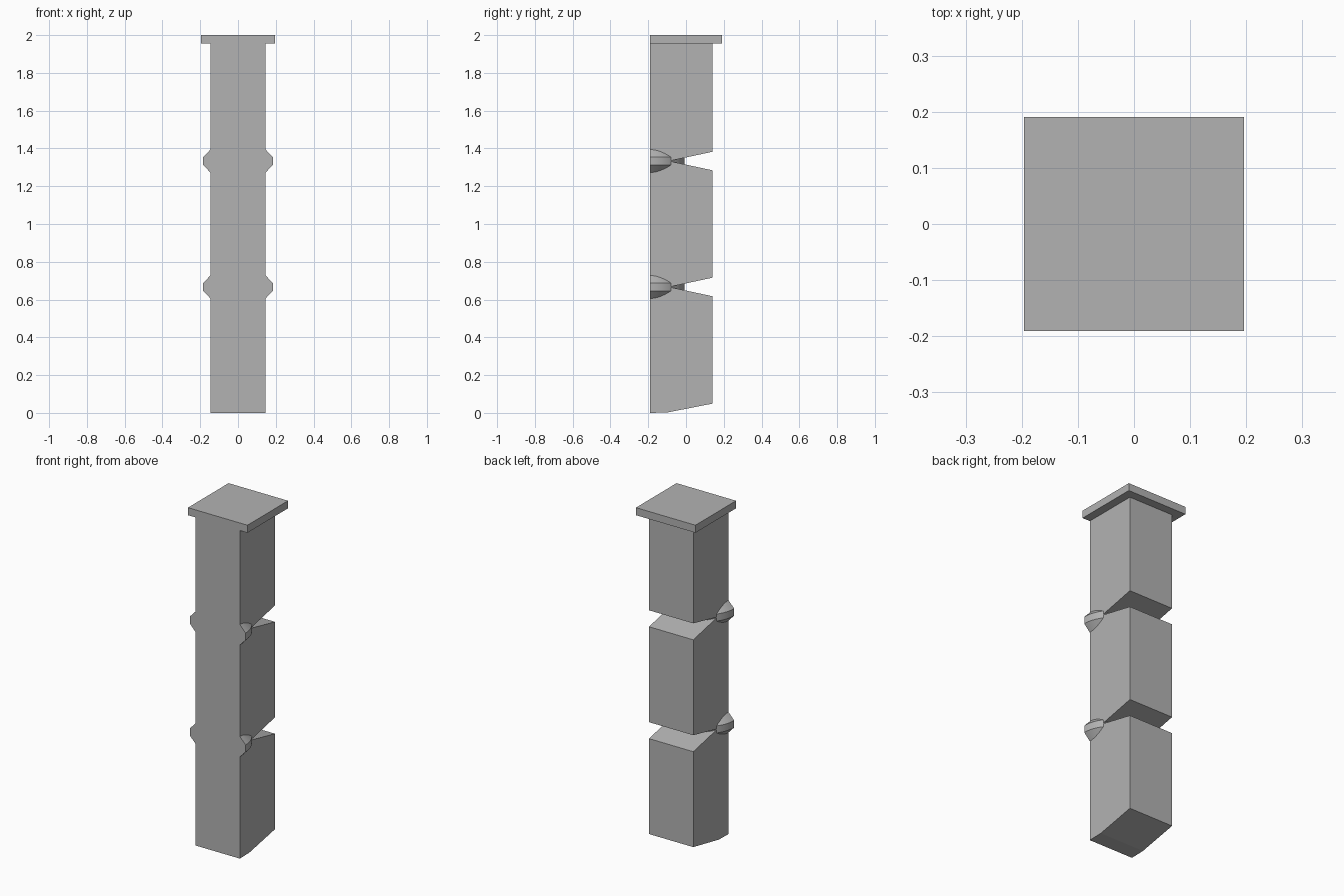
import bpy, bmesh
from math import pi, sin, cos

cube = bpy.data.objects.get("Cube")
if cube:
    bpy.data.objects.remove(cube, do_unlink=True)

FRONT, BACK = -0.191, 0.14      # body depth
HALF = 0.146                    # body half width
CAP_Z, TOP = 1.955, 2.0
PITCH = 2.0 / 3                 # height of one segment
RISE = 0.049                    # wedge height at the back

grey = bpy.data.materials.new("plain grey")
grey.use_nodes = True
colour = (0.45, 0.45, 0.45, 1)
grey.diffuse_color = colour
grey.node_tree.nodes["Principled BSDF"].inputs["Base Color"].default_value = colour


def make_object(name, bm):
    bmesh.ops.recalc_face_normals(bm, faces=bm.faces)
    mesh = bpy.data.meshes.new(name)
    bm.to_mesh(mesh)
    bm.free()
    mesh.materials.append(grey)
    obj = bpy.data.objects.new(name, mesh)
    bpy.context.collection.objects.link(obj)
    return obj


def extrude_side(name, outline, half):
    """Extrude a (y, z) outline across the width."""
    bm = bmesh.new()
    face = bm.faces.new([bm.verts.new((-half, y, z)) for y, z in outline])
    new = bmesh.ops.extrude_face_region(bm, geom=[face])["geom"]
    verts = [v for v in new if isinstance(v, bmesh.types.BMVert)]
    bmesh.ops.translate(bm, verts=verts, vec=(2 * half, 0, 0))
    return make_object(name, bm)


def half_disc(name, z, steps=32):
    """Half of a bevel-edged disc, flat side flush with the front."""
    section = [(0, -0.064), (0.143, -0.064), (0.184, -0.021),
               (0.184, 0.021), (0.143, 0.064), (0, 0.064)]
    bm = bmesh.new()
    rings = []
    for i in range(steps + 1):
        a = pi * i / steps
        rings.append([bm.verts.new((r * cos(a), FRONT + r * sin(a), z + h))
                      for r, h in section])
    for a, b in zip(rings, rings[1:]):
        for k in range(len(section) - 1):
            bm.faces.new((a[k], b[k], b[k + 1], a[k + 1]))
    bm.faces.new(rings[0])
    bm.faces.new(rings[-1])
    bmesh.ops.remove_doubles(bm, verts=bm.verts, dist=1e-5)
    obj = make_object(name, bm)
    bpy.ops.object.select_all(action="DESELECT")
    obj.select_set(True)
    bpy.context.view_layer.objects.active = obj
    bpy.ops.object.shade_smooth_by_angle(angle=pi / 6)


# Post: one side outline with a wedge notch at each joint
joints = [PITCH, 2 * PITCH]
outline = [(FRONT, CAP_Z), (FRONT, 0), (-0.1, 0.002), (BACK, RISE)]
for z in joints:
    outline += [(BACK, z - RISE), (-0.09, z), (BACK, z + RISE)]
outline.append((BACK, CAP_Z))
extrude_side("post", outline, HALF)

# Cap plate, flush with the front of the post
extrude_side("cap_plate", [(FRONT, CAP_Z), (-FRONT, CAP_Z), (-FRONT, TOP), (FRONT, TOP)], 0.196)

# Hinge discs at the joints
for name, z in zip(("lower_hinge_disc", "upper_hinge_disc"), joints):
    half_disc(name, z)
